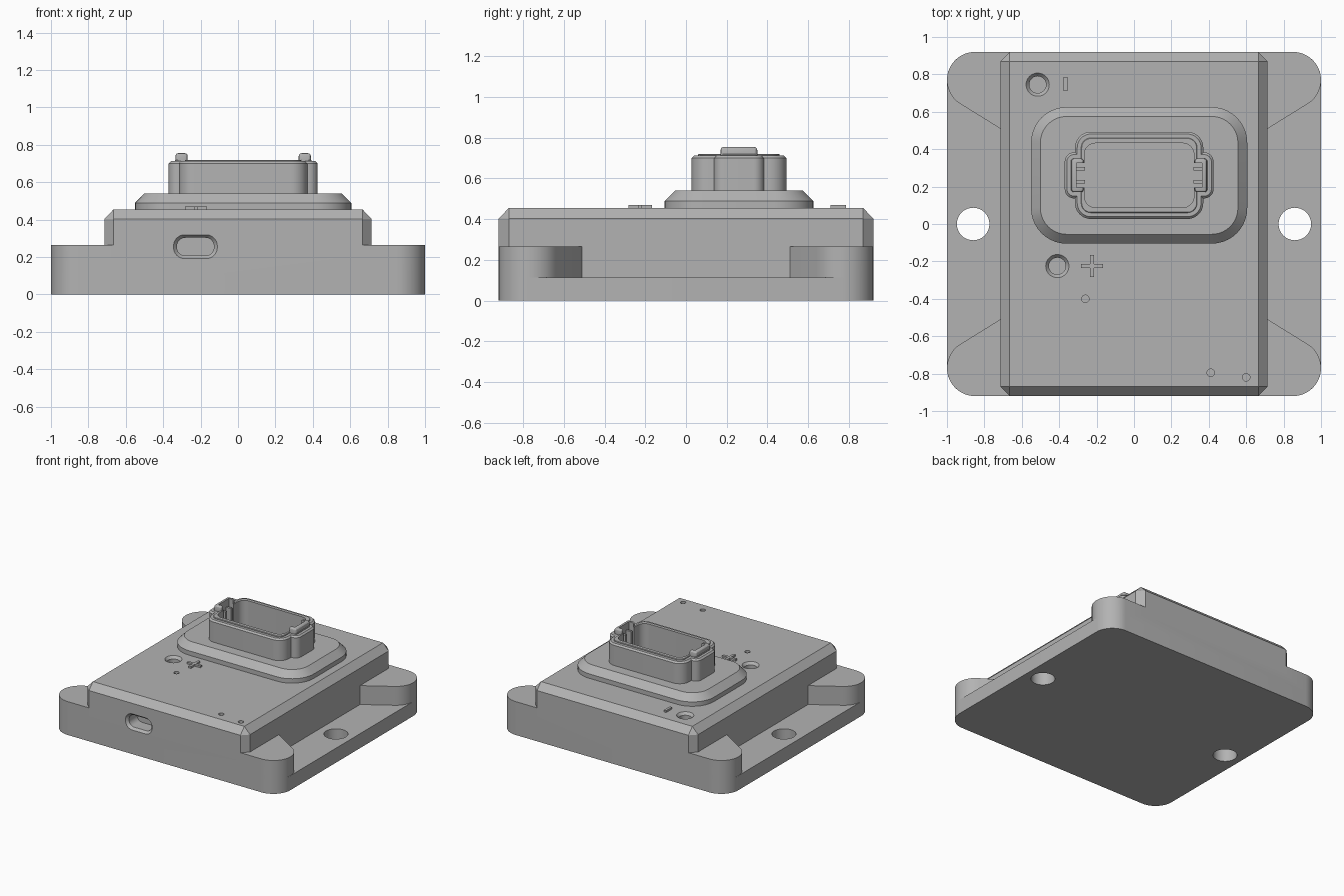
import bpy, bmesh
from math import sin, cos, radians, pi

if "Cube" in bpy.data.objects:
    bpy.data.objects.remove(bpy.data.objects["Cube"], do_unlink=True)

GREY = (0.45, 0.45, 0.45, 1)
mat = bpy.data.materials.new("housing grey")
mat.use_nodes = True
mat.diffuse_color = GREY
mat.node_tree.nodes["Principled BSDF"].inputs["Base Color"].default_value = GREY


def arc(cx, cy, r, a0, a1, n=10):
    return [(cx + r * cos(radians(a0 + (a1 - a0) * i / n)),
             cy + r * sin(radians(a0 + (a1 - a0) * i / n))) for i in range(n + 1)]


def rounded(cx, cy, hx, hy, r):
    """Rounded rectangle outline, anticlockwise."""
    corners = [(1, 1, 0), (-1, 1, 90), (-1, -1, 180), (1, -1, 270)]
    return [p for sx, sy, a in corners
            for p in arc(cx + sx * (hx - r), cy + sy * (hy - r), r, a, a + 90)]


def circle(cx, cy, r, n=40):
    return [(cx + r * cos(2 * pi * i / n), cy + r * sin(2 * pi * i / n)) for i in range(n)]


def loft(name, layers, turn=False):
    """Solid through (outline, height) layers; turn stands it up along y."""
    bm = bmesh.new()
    rings = [[bm.verts.new((x, z, y) if turn else (x, y, z)) for x, y in pts]
             for pts, z in layers]
    n = len(rings[0])
    for a, b in zip(rings, rings[1:]):
        for i in range(n):
            j = (i + 1) % n
            bm.faces.new((a[i], a[j], b[j], b[i]))
    bm.faces.new(rings[0][::-1])
    bm.faces.new(rings[-1])
    bmesh.ops.remove_doubles(bm, verts=bm.verts, dist=1e-5)
    bmesh.ops.recalc_face_normals(bm, faces=bm.faces)
    me = bpy.data.meshes.new(name)
    bm.to_mesh(me)
    bm.free()
    me.materials.append(mat)
    ob = bpy.data.objects.new(name, me)
    bpy.context.collection.objects.link(ob)
    return ob


def prism(name, pts, z0, z1):
    return loft(name, [(pts, z0), (pts, z1)])


def box(name, x0, x1, y0, y1, z0, z1):
    return prism(name, [(x0, y0), (x1, y0), (x1, y1), (x0, y1)], z0, z1)


def combine(target, tool, op):
    """Apply a boolean and discard the tool."""
    mod = target.modifiers.new("cut", 'BOOLEAN')
    mod.operation, mod.solver, mod.object = op, 'EXACT', tool
    bpy.context.view_layer.objects.active = target
    bpy.ops.object.modifier_apply(modifier=mod.name)
    bpy.data.objects.remove(tool, do_unlink=True)


def finish(ob):
    bpy.ops.object.select_all(action='DESELECT')
    ob.select_set(True)
    bpy.context.view_layer.objects.active = ob
    bpy.ops.object.shade_smooth_by_angle(angle=radians(25))


# Housing: base plate, corner pads and chamfered body
housing = prism("housing", rounded(0, 0, 1, 0.92, 0.15), 0, 0.115)
quarter = [(0.715, 0.51)] + arc(0.85, 0.77, 0.15, -59, 90, 16)
left = [(-x, y) for x, y in reversed(quarter)]
half = quarter + left
pads = prism("pads", half + [(-x, -y) for x, y in half], 0, 0.265)
combine(housing, pads, 'UNION')


def octagon(hx, hy, c):
    q = [(hx, hy - c), (hx - c, hy)]
    h = q + [(-x, y) for x, y in reversed(q)]
    return h + [(-x, -y) for x, y in h]


wall = octagon(0.715, 0.92, 0.05)
body = loft("body", [(wall, 0.2), (wall, 0.403), (octagon(0.665, 0.87, 0), 0.455)])
combine(housing, body, 'UNION')

# Mounting holes
for s in (-1, 1):
    combine(housing, prism("hole", circle(s * 0.86, 0, 0.087), -0.1, 0.2), 'DIFFERENCE')

# Countersunk terminal holes and small pin holes
for x, y in ((-0.515, 0.745), (-0.41, -0.225)):
    sink = loft("sink", [(circle(x, y, 0.045), 0.39), (circle(x, y, 0.045), 0.435),
                         (circle(x, y, 0.062), 0.455), (circle(x, y, 0.062), 0.5)])
    combine(housing, sink, 'DIFFERENCE')
for x, y in ((-0.26, -0.4), (0.41, -0.795), (0.6, -0.82)):
    combine(housing, prism("pin", circle(x, y, 0.02, 20), 0.41, 0.5), 'DIFFERENCE')

# Front port with a flared mouth
outer = rounded(-0.2275, 0.255, 0.117, 0.064, 0.06)
inner = rounded(-0.2275, 0.255, 0.099, 0.048, 0.045)
port = loft("port", [(outer, -1), (outer, -0.92), (inner, -0.9), (inner, -0.8)], True)
combine(housing, port, 'DIFFERENCE')

# Flange under the connector
CX, CY = 0.0275, 0.26
rim = rounded(CX, CY, 0.578, 0.365, 0.19)
flange = loft("connector_flange", [(rim, 0.455), (rim, 0.49),
                                   (rounded(CX, CY, 0.528, 0.315, 0.14), 0.54)])


def shell(name, inset, z0, z1, bevel):
    """Connector outline: long rounded block with a narrower block across its ends."""
    parts = []
    for hx, hy, r in ((0.343, 0.233, 0.085), (0.398, 0.123, 0.05)):
        a = rounded(CX, CY, hx - inset, hy - inset, r - inset)
        b = rounded(CX, CY, hx - inset - bevel, hy - inset - bevel, r - inset - bevel)
        parts.append(loft(name, [(a, z0), (a, z1 - bevel), (b, z1)]))
    combine(parts[0], parts[1], 'UNION')
    parts[0].name = name
    return parts[0]


# Connector shell, inner lip and end latches
connector = shell("connector_shell", 0, 0.53, 0.712, 0.012)
combine(connector, shell("lip", 0.033, 0.6, 0.72, 0.003), 'UNION')
for s in (-1, 1):
    x0, x1 = sorted((CX + s * 0.297, CX + s * 0.362))
    latch = box("latch", x0, x1, CY - 0.09, CY + 0.09, 0.65, 0.755)
    bpy.context.view_layer.objects.active = latch
    bev = latch.modifiers.new("round", 'BEVEL')
    bev.width, bev.segments = 0.015, 3
    bpy.ops.object.modifier_apply(modifier=bev.name)
    combine(connector, latch, 'UNION')

# Cavity with end pockets, sunk into the flange
FLOOR = 0.5
for part in (connector, flange):
    cavity = prism("cavity", rounded(CX, CY, 0.293, 0.172, 0.06), FLOOR, 0.9)
    combine(part, cavity, 'DIFFERENCE')
    pocket = box("pocket", CX - 0.335, CX + 0.335, CY - 0.065, CY + 0.065, FLOOR, 0.9)
    combine(part, pocket, 'DIFFERENCE')

# Contact ribs in the end pockets
for s, side in ((-1, "right"), (1, "left")):
    for t, end in ((-1, "front"), (1, "rear")):
        x0, x1 = sorted((CX + s * 0.29, CX + s * 0.336))
        y = CY + t * 0.035
        box(f"{side}_{end}_rib", x0, x1, y - 0.009, y + 0.009, FLOOR, 0.7)

# Raised polarity marks
box("minus_mark", -0.376, -0.356, 0.71, 0.785, 0.45, 0.47)
plus = box("plus_mark", -0.283, -0.167, -0.235, -0.215, 0.45, 0.47)
combine(plus, box("bar", -0.235, -0.215, -0.283, -0.167, 0.45, 0.47), 'UNION')

for ob in (housing, flange, connector):
    finish(ob)
